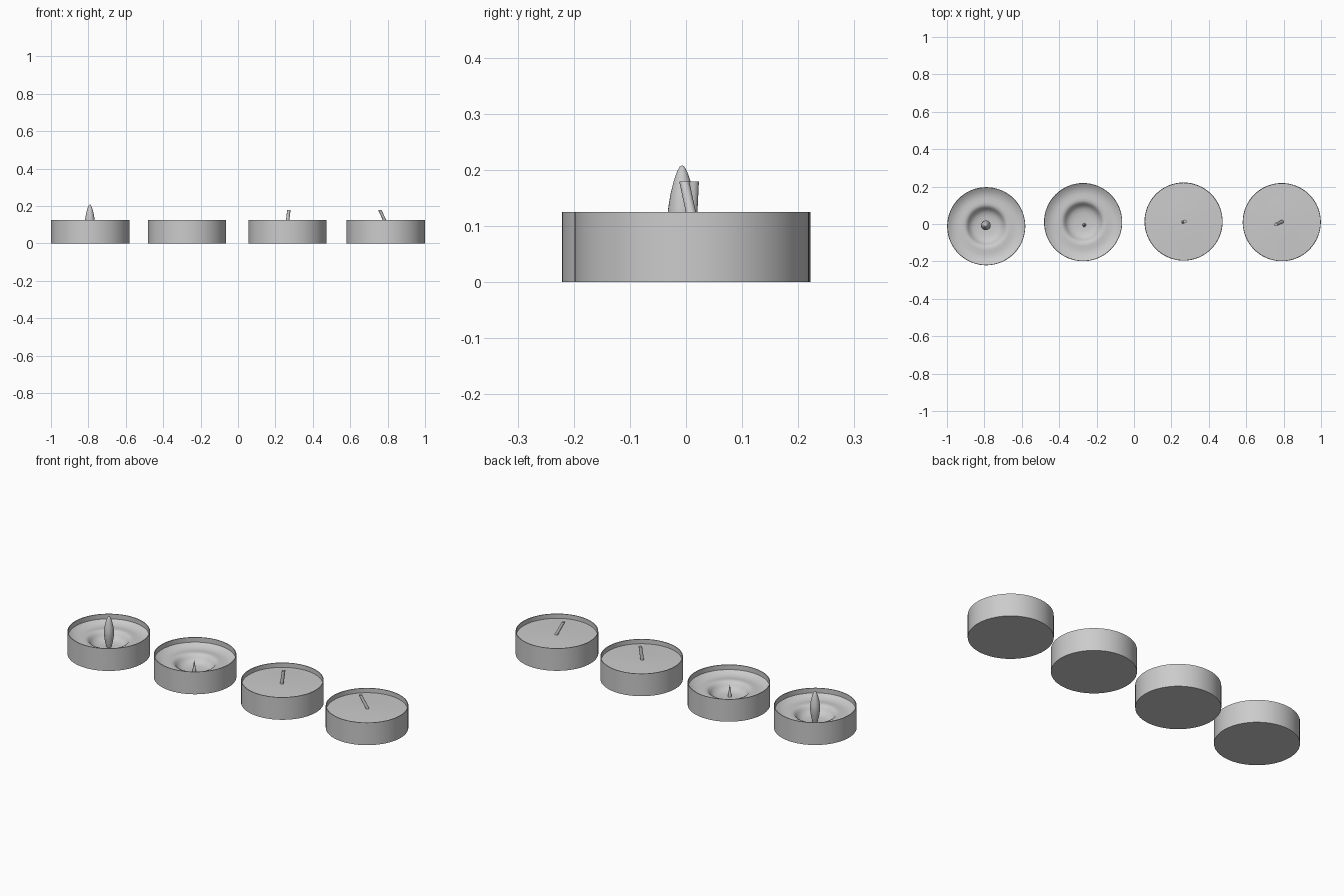
import bpy, bmesh, math
from mathutils import Vector

if "Cube" in bpy.data.objects:
    bpy.data.objects.remove(bpy.data.objects["Cube"])

SEG = 64


def finish(bm, name, loc=(0, 0, 0)):
    bmesh.ops.recalc_face_normals(bm, faces=bm.faces)
    mesh = bpy.data.meshes.new(name)
    bm.to_mesh(mesh)
    bm.free()
    ob = bpy.data.objects.new(name, mesh)
    ob.location = loc
    bpy.context.collection.objects.link(ob)
    bpy.ops.object.select_all(action='DESELECT')
    ob.select_set(True)
    bpy.context.view_layer.objects.active = ob
    bpy.ops.object.shade_smooth_by_angle(angle=math.radians(40))
    return ob


def lathe(name, profile, loc, seg=SEG):
    """Spin a radius/height profile around the vertical axis."""
    bm = bmesh.new()
    verts = [bm.verts.new((r, 0, z)) for r, z in profile]
    edges = [bm.edges.new(p) for p in zip(verts, verts[1:])]
    bmesh.ops.spin(bm, geom=verts + edges, cent=(0, 0, 0), axis=(0, 0, 1),
                   angle=math.tau, steps=seg, use_duplicate=False)
    bmesh.ops.remove_doubles(bm, verts=bm.verts, dist=1e-5)
    return finish(bm, name, loc)


def rod(name, start, end, r1, r2, seg=12):
    """Upright wick whose ends stay level, sheared from start to end."""
    a, b = Vector(start), Vector(end)
    bm = bmesh.new()
    bmesh.ops.create_cone(bm, cap_ends=True, segments=seg, radius1=r1, radius2=r2, depth=1)
    for v in bm.verts:
        t = v.co.z + 0.5
        v.co = a.lerp(b, t) + Vector((v.co.x, v.co.y, 0))
    return finish(bm, name)


# Shared profiles
CUP = [(0, 0), (0.209, 0), (0.209, 0.125), (0.205, 0.125), (0.205, 0.005), (0, 0.005)]
FRESH_WAX = [(0.205, 0.100), (0.1, 0.103), (0, 0.107)]
MELTED_WAX = [(0.205, 0.098), (0.19, 0.088), (0.17, 0.081), (0.15, 0.079), (0.13, 0.081),
              (0.115, 0.081), (0.104, 0.076), (0.095, 0.064), (0.085, 0.051),
              (0.07, 0.042), (0.05, 0.038), (0.025, 0.036), (0, 0.036)]
FLAME = [(0, 0.034), (0.012, 0.035), (0.019, 0.06), (0.024, 0.09), (0.026, 0.112),
         (0.025, 0.13), (0.021, 0.155), (0.015, 0.18), (0.009, 0.197), (0.004, 0.206), (0, 0.208)]

# Cups and wax, left to right
candles = [(-0.79, -0.012, MELTED_WAX), (-0.272, 0.010, MELTED_WAX),
           (0.265, 0.013, FRESH_WAX), (0.79, 0.010, FRESH_WAX)]
for i, (x, y, wax) in enumerate(candles, 1):
    lathe(f"cup_{i}", CUP, (x, y, 0))
    lathe(f"wax_{i}", wax, (x, y, 0))

# Flame on the lit candle
lathe("flame", FLAME, (-0.792, -0.007, 0), seg=24)

# Burnt stub and two fresh wicks
rod("burnt_wick", (-0.266, -0.006, 0.03), (-0.266, -0.006, 0.098), 0.011, 0.001)
rod("upright_wick", (0.262, 0.010, 0.095), (0.272, 0.014, 0.179), 0.009, 0.009)
rod("leaning_wick", (0.797, 0.015, 0.095), (0.758, -0.003, 0.179), 0.009, 0.009)
